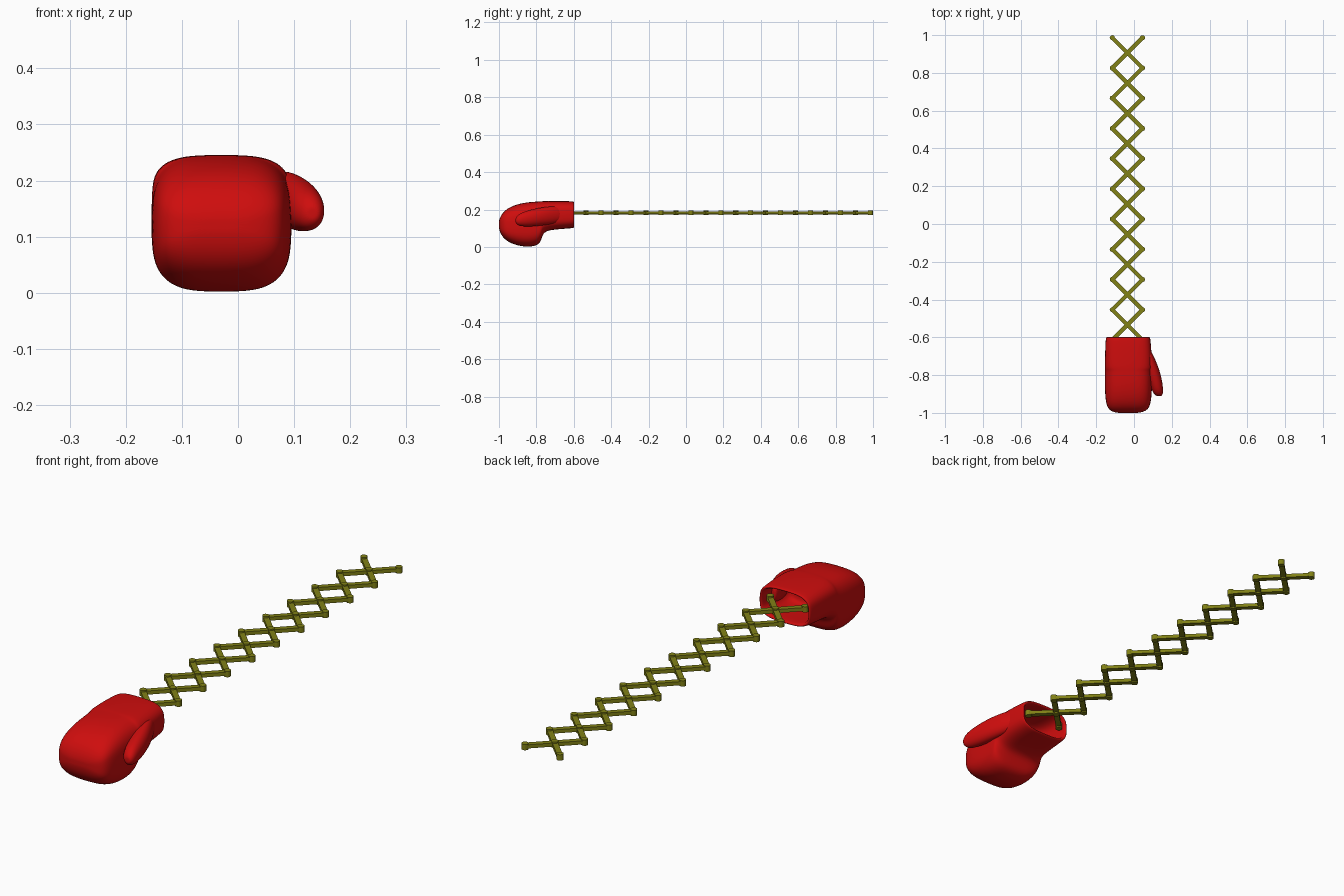
import bpy, bmesh, math
from mathutils import Matrix, Vector

if "Cube" in bpy.data.objects:
    bpy.data.objects.remove(bpy.data.objects["Cube"])


def material(name, col):
    m = bpy.data.materials.new(name)
    m.diffuse_color = (*col, 1)
    m.use_nodes = True
    m.node_tree.nodes["Principled BSDF"].inputs["Base Color"].default_value = m.diffuse_color
    return m


RED = material("glove red", (0.62, 0.004, 0.004))
OLIVE = material("olive metal", (0.22, 0.22, 0.008))


def finish(bm, name, mat, smooth=True, subdiv=0):
    bmesh.ops.recalc_face_normals(bm, faces=bm.faces)
    me = bpy.data.meshes.new(name)
    bm.to_mesh(me)
    bm.free()
    for p in me.polygons:
        p.use_smooth = smooth
    me.materials.append(mat)
    ob = bpy.data.objects.new(name, me)
    bpy.context.collection.objects.link(ob)
    if subdiv:
        mod = ob.modifiers.new("smooth", "SUBSURF")
        mod.levels = mod.render_levels = subdiv
    return ob


def loft(name, stations, power, seg=28):
    """Skin superellipse sections given as (y, x0, x1, z0, z1)."""
    bm = bmesh.new()
    rings = []
    for y, x0, x1, z0, z1 in stations:
        ring = []
        for i in range(seg):
            a = 2 * math.pi * i / seg
            c, s = math.cos(a), math.sin(a)
            px = math.copysign(abs(c) ** (2 / power), c)
            pz = math.copysign(abs(s) ** (2 / power), s)
            ring.append(bm.verts.new(((x0 + x1) / 2 + px * (x1 - x0) / 2, y,
                                      (z0 + z1) / 2 + pz * (z1 - z0) / 2)))
        rings.append(ring)
    for a, b in zip(rings, rings[1:]):
        for i in range(seg):
            j = (i + 1) % seg
            bm.faces.new((a[i], a[j], b[j], b[i]))
    for ring in (rings[0], rings[-1]):
        mid = sum((v.co for v in ring), Vector()) / seg
        c = bm.verts.new(mid)
        for i in range(seg):
            bm.faces.new((ring[i], ring[(i + 1) % seg], c))
    return finish(bm, name, RED, subdiv=2)


# hollow cuff (inside first), then wrist, curled fist and knuckles
loft("glove_fist", [
    (-0.760, -0.110, 0.050, 0.120, 0.215),
    (-0.740, -0.130, 0.068, 0.108, 0.230),
    (-0.610, -0.135, 0.074, 0.114, 0.230),
    (-0.600, -0.139, 0.078, 0.110, 0.234),
    (-0.598, -0.146, 0.084, 0.103, 0.241),
    (-0.606, -0.150, 0.087, 0.100, 0.244),
    (-0.660, -0.153, 0.092, 0.096, 0.246),
    (-0.730, -0.154, 0.095, 0.090, 0.246),
    (-0.765, -0.154, 0.096, 0.075, 0.245),
    (-0.774, -0.155, 0.096, 0.030, 0.244),
    (-0.795, -0.155, 0.096, 0.007, 0.243),
    (-0.840, -0.155, 0.096, -0.001, 0.240),
    (-0.890, -0.154, 0.095, 0.004, 0.232),
    (-0.940, -0.150, 0.090, 0.020, 0.215),
    (-0.975, -0.140, 0.080, 0.045, 0.190),
    (-0.994, -0.118, 0.056, 0.075, 0.160),
    (-1.001, -0.080, 0.015, 0.105, 0.135),
], 3.2)

# thumb lying along the side of the fist
loft("glove_thumb", [
    (-0.660, 0.050, 0.085, 0.145, 0.205),
    (-0.690, 0.050, 0.100, 0.128, 0.218),
    (-0.740, 0.055, 0.123, 0.118, 0.216),
    (-0.790, 0.065, 0.140, 0.112, 0.208),
    (-0.840, 0.080, 0.151, 0.108, 0.197),
    (-0.880, 0.094, 0.155, 0.110, 0.184),
    (-0.900, 0.105, 0.153, 0.115, 0.170),
    (-0.911, 0.120, 0.145, 0.128, 0.155),
], 2.1, 20)

# scissor linkage: ten crossed pairs of bars
CX, HALF, Z, STEP, N = -0.035, 0.08, 0.182, 0.16, 10
bars, pins = bmesh.new(), bmesh.new()


def pin(x, y):
    bmesh.ops.create_cone(pins, cap_ends=True, segments=16, radius1=0.0135,
                          radius2=0.0135, depth=0.024,
                          matrix=Matrix.Translation((x, y, Z)))


for k in range(N):
    y = 0.906 - STEP * k
    for side in (-1, 1):
        bmesh.ops.create_cube(bars, size=1, matrix=(
            Matrix.Translation((CX, y, Z + side * 0.001))
            @ Matrix.Rotation(side * math.pi / 4, 4, 'Z')
            @ Matrix.Diagonal((2 * HALF * math.sqrt(2), 0.022, 0.015, 1))))
    pin(CX, y)
for k in range(N + 1):
    for side in (-1, 1):
        pin(CX + side * HALF, 0.986 - STEP * k)
finish(bars, "scissor_bars", OLIVE, smooth=False)
finish(pins, "pivot_pins", OLIVE, smooth=False)
